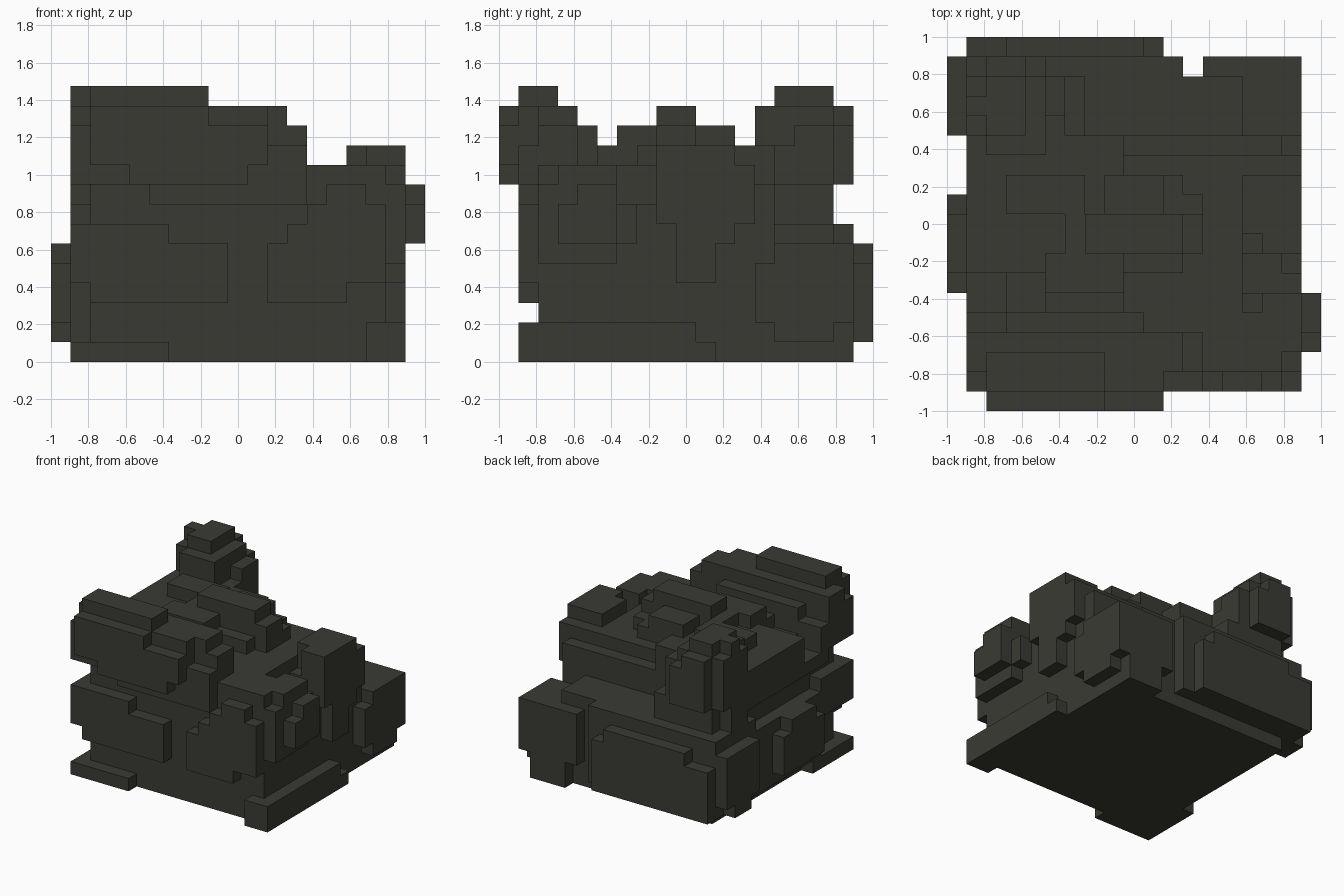
import bpy, bmesh

U = 2 / 19            # edge of one block; the boulder fills a 19 x 19 x 14 block grid
cells = set()


def each(b):
    return {(x, y, z) for x in range(b[0], b[1]) for y in range(b[2], b[3])
            for z in range(b[4], b[5])}


def add(*boxes):
    """Add boxes given as (x0, x1, y0, y1, z0, z1) in block units."""
    for b in boxes:
        cells.update(each(b))


def carve(*boxes):
    for b in boxes:
        cells.difference_update(each(b))


# Solid heart of the boulder, stepped down at the back right
add((2, 17, 2, 17, 0, 9))
carve((7, 19, 14, 19, 7, 9), (15, 19, 14, 19, 6, 9), (15, 17, 6, 8, 8, 9))

# Foot ledges around the base
add((1, 6, 1, 2, 0, 1), (1, 2, 1, 6, 0, 1), (16, 18, 1, 2, 0, 2),
    (17, 18, 1, 10, 0, 2), (17, 18, 10, 11, 0, 1), (14, 17, 17, 18, 0, 2))

# Front slabs: long one on the left, stair-topped one on the right
add((1, 6, 1, 2, 4, 7), (6, 9, 1, 2, 4, 6), (2, 9, 1, 2, 3, 4),
    (11, 15, 1, 2, 3, 6), (15, 17, 1, 2, 4, 6), (12, 17, 1, 2, 6, 7),
    (13, 17, 1, 2, 7, 8), (14, 16, 1, 2, 8, 9))

# Left side slabs
add((1, 2, 2, 5, 4, 7), (1, 2, 5, 13, 1, 6), (0, 1, 6, 11, 2, 5),
    (0, 1, 7, 10, 5, 6), (1, 2, 13, 18, 1, 7), (0, 1, 14, 18, 2, 6),
    (0, 1, 15, 17, 1, 2))

# Back slab and low back right shelf
add((2, 12, 17, 18, 1, 7), (1, 2, 17, 18, 6, 7), (1, 11, 18, 19, 1, 5),
    (3, 10, 18, 19, 5, 6),
    (13, 18, 14, 18, 2, 6), (17, 18, 13, 14, 2, 5), (15, 18, 14, 17, 1, 2))

# Right side lumps
add((17, 18, 2, 6, 5, 9), (16, 18, 3, 6, 9, 10), (18, 19, 3, 6, 6, 8),
    (18, 19, 4, 6, 8, 9), (17, 18, 6, 7, 6, 8),
    (15, 18, 9, 12, 7, 11), (16, 18, 8, 9, 7, 11), (15, 18, 12, 13, 7, 10),
    (17, 18, 9, 11, 4, 7), (17, 18, 11, 12, 6, 7))

# Upper body and plateau
add((1, 2, 4, 14, 8, 11), (2, 9, 4, 14, 9, 11), (9, 15, 2, 13, 9, 10),
    (14, 17, 2, 5, 9, 10), (3, 7, 10, 12, 11, 12), (12, 13, 8, 11, 10, 11))
carve((1, 3, 5, 7, 9, 11), (3, 5, 5, 7, 10, 11))

# Raised bar across the middle
add((6, 12, 7, 12, 10, 11), (6, 13, 8, 10, 11, 12), (7, 12, 8, 10, 12, 13),
    (5, 9, 6, 8, 11, 12), (8, 11, 10, 12, 11, 12))

# Overhanging front ridge
add((1, 12, 1, 4, 9, 13), (2, 8, 1, 3, 13, 14), (2, 8, 0, 1, 10, 13),
    (4, 10, 0, 1, 9, 10), (8, 11, 0, 1, 10, 12), (5, 13, 1, 2, 8, 9),
    (12, 13, 1, 4, 9, 12), (3, 10, 4, 5, 10, 12))
carve((1, 2, 1, 2, 12, 13), (11, 13, 1, 2, 11, 13))

# Back left tower
add((1, 5, 14, 17, 9, 13), (1, 4, 14, 17, 13, 14), (2, 5, 13, 14, 11, 13),
    (2, 5, 17, 18, 9, 12), (2, 4, 17, 18, 12, 13), (5, 6, 14, 17, 9, 12),
    (1, 2, 14, 16, 7, 9))
carve((1, 2, 16, 17, 13, 14), (1, 2, 14, 15, 13, 14), (5, 6, 14, 15, 11, 12))

# Skin the block set: one quad for each exposed block side
SIDES = {
    (1, 0, 0): ((1, 0, 0), (1, 1, 0), (1, 1, 1), (1, 0, 1)),
    (-1, 0, 0): ((0, 1, 0), (0, 0, 0), (0, 0, 1), (0, 1, 1)),
    (0, 1, 0): ((1, 1, 0), (0, 1, 0), (0, 1, 1), (1, 1, 1)),
    (0, -1, 0): ((0, 0, 0), (1, 0, 0), (1, 0, 1), (0, 0, 1)),
    (0, 0, 1): ((0, 0, 1), (1, 0, 1), (1, 1, 1), (0, 1, 1)),
    (0, 0, -1): ((0, 1, 0), (1, 1, 0), (1, 0, 0), (0, 0, 0)),
}
bm = bmesh.new()
verts = {}


def corner(p):
    if p not in verts:
        verts[p] = bm.verts.new((p[0] * U - 1, p[1] * U - 1, p[2] * U))
    return verts[p]


for x, y, z in sorted(cells):
    for (dx, dy, dz), quad in SIDES.items():
        if (x + dx, y + dy, z + dz) not in cells:
            bm.faces.new([corner((x + a, y + b, z + c)) for a, b, c in quad])

mesh = bpy.data.meshes.new("boulder")
bm.to_mesh(mesh)
bm.free()

stone = bpy.data.materials.new("dark stone")
stone.diffuse_color = (0.042, 0.042, 0.034, 1)
mesh.materials.append(stone)
boulder = bpy.data.objects.new("boulder", mesh)
bpy.context.collection.objects.link(boulder)
